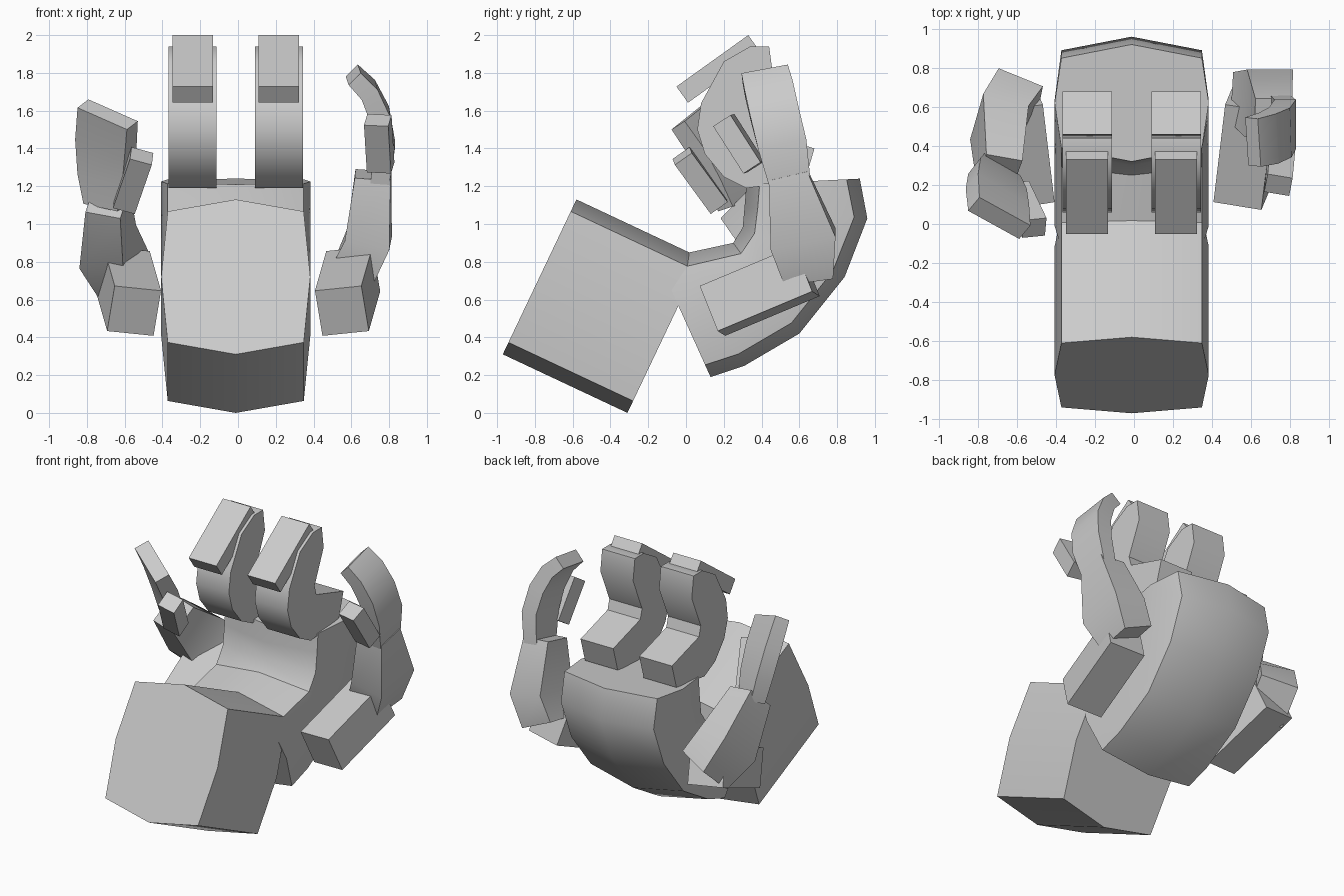
import bpy, bmesh, math
from mathutils import Vector

if "Cube" in bpy.data.objects:
    bpy.data.objects.remove(bpy.data.objects["Cube"])

CX = -0.012   # middle of the palm


def loft(name, rings, angle=32):
    """Skin a closed solid through rings of equal point count."""
    bm = bmesh.new()
    vs = [[bm.verts.new(p) for p in r] for r in rings]
    n = len(vs[0])
    for a, b in zip(vs, vs[1:]):
        for i in range(n):
            j = (i + 1) % n
            bm.faces.new((a[i], a[j], b[j], b[i]))
    bm.faces.new(vs[0][::-1])
    bm.faces.new(vs[-1])
    bmesh.ops.recalc_face_normals(bm, faces=bm.faces)
    me = bpy.data.meshes.new(name)
    bm.to_mesh(me)
    bm.free()
    ob = bpy.data.objects.new(name, me)
    bpy.context.collection.objects.link(ob)
    bpy.ops.object.select_all(action='DESELECT')
    ob.select_set(True)
    bpy.context.view_layer.objects.active = ob
    bpy.ops.object.shade_smooth_by_angle(angle=math.radians(angle))
    return ob


def ridged_ring(outer, inner):
    """Eight-sided section with a centre ridge on both broad faces."""
    o, i = Vector(outer), Vector(inner)
    d = (i - o).normalized() * 0.07
    m = (o + i) / 2
    half = [(0, o), (0.36, o + d), (0.395, m), (0.36, i - d), (0, i)]
    pts = half + [(-x, p) for x, p in half[3:0:-1]]
    return [(CX + x, p[0], p[1]) for x, p in pts]


def bar(name, path, width_dir, sizes):
    """Rectangular bar along a path; sizes are (width, thickness) per point."""
    p = [Vector(q) for q in path]
    rings = []
    for k, c in enumerate(p):
        t = (p[min(k + 1, len(p) - 1)] - p[max(k - 1, 0)]).normalized()
        w = Vector(width_dir)
        w = (w - t * w.dot(t)).normalized()
        h = t.cross(w)
        a, b = sizes[min(k, len(sizes) - 1)]
        rings.append([c + w * a / 2 * i + h * b / 2 * j
                      for i, j in ((1, 1), (-1, 1), (-1, -1), (1, -1))])
    return loft(name, rings)


# Wrist block
loft("wrist", [ridged_ring((-0.97, 0.31), (-0.58, 1.13)),
               ridged_ring((-0.31, 0.0), (0.08, 0.82))])

# Curved palm
loft("palm", [ridged_ring(o, i) for o, i in (
    ((0.13, 0.19), (-0.15, 0.81)),
    ((0.31, 0.25), (0.02, 0.85)),
    ((0.60, 0.42), (0.25, 0.90)),
    ((0.84, 0.72), (0.30, 0.98)),
    ((0.96, 1.03), (0.31, 1.09)),
    ((0.92, 1.24), (0.32, 1.21)))])

# Two upright fingers, each a hooked body and a tip
hook = [(0.68, 1.40), (0.63, 1.23), (0.32, 1.19), (0.20, 1.25), (0.10, 1.37),
        (0.06, 1.50), (0.08, 1.64), (0.20, 1.86), (0.34, 1.94), (0.44, 1.94),
        (0.46, 1.79), (0.36, 1.56), (0.38, 1.49)]
for side, s in (("left", -1), ("right", 1)):
    x = CX + s * 0.228
    loft(side + "_finger", [[(x + e, y, z) for y, z in hook]
                            for e in (-0.127, 0.127)])
    bar(side + "_finger_tip", [(x, -0.02, 1.685), (x, 0.36, 1.957)],
        (1, 0, 0), [(0.215, 0.105)])
    # Knuckle block of each outer digit
    bar(side + "_thumb_base",
        [(s * 0.55, 0.14, 0.54), (s * 0.61, 0.64, 0.75)],
        (s * 0.25, -0.03, 0.03), [(0.25, 0.26)])

# Right outer digit
bar("right_thumb_lower",
    [(0.61, 0.65, 0.74), (0.69, 0.62, 0.92), (0.715, 0.54, 1.26)],
    (0, 1, 0), [(0.26, 0.24), (0.35, 0.24), (0.21, 0.19)])
bar("right_thumb_upper",
    [(0.75, 0.55, 1.22), (0.775, 0.51, 1.42), (0.75, 0.47, 1.58),
     (0.69, 0.44, 1.71), (0.61, 0.42, 1.79)],
    (0, 1, 0.12), [(0.22, 0.10), (0.26, 0.11), (0.26, 0.11), (0.26, 0.10), (0.25, 0.09)])
bar("right_thumb_tip", [(0.74, 0.20, 1.55), (0.755, 0.36, 1.30)],
    (1, 0, -0.3), [(0.13, 0.11)])

# Left outer digit, leaning further forward
bar("left_thumb_lower",
    [(-0.60, 0.65, 0.72), (-0.69, 0.52, 0.88), (-0.69, 0.27, 1.12)],
    (0.25, 0.9, 0.5), [(0.28, 0.25), (0.34, 0.24), (0.21, 0.19)])
bar("left_thumb_upper",
    [(-0.70, 0.27, 1.10), (-0.70, 0.22, 1.25), (-0.70, 0.14, 1.42),
     (-0.69, 0.03, 1.58)],
    (0.27, -0.18, -0.07), [(0.22, 0.10), (0.29, 0.11), (0.32, 0.11), (0.32, 0.10)])
bar("left_thumb_tip", [(-0.51, -0.02, 1.36), (-0.60, 0.17, 1.10)],
    (1, -0.3, 0.3), [(0.12, 0.11)])
